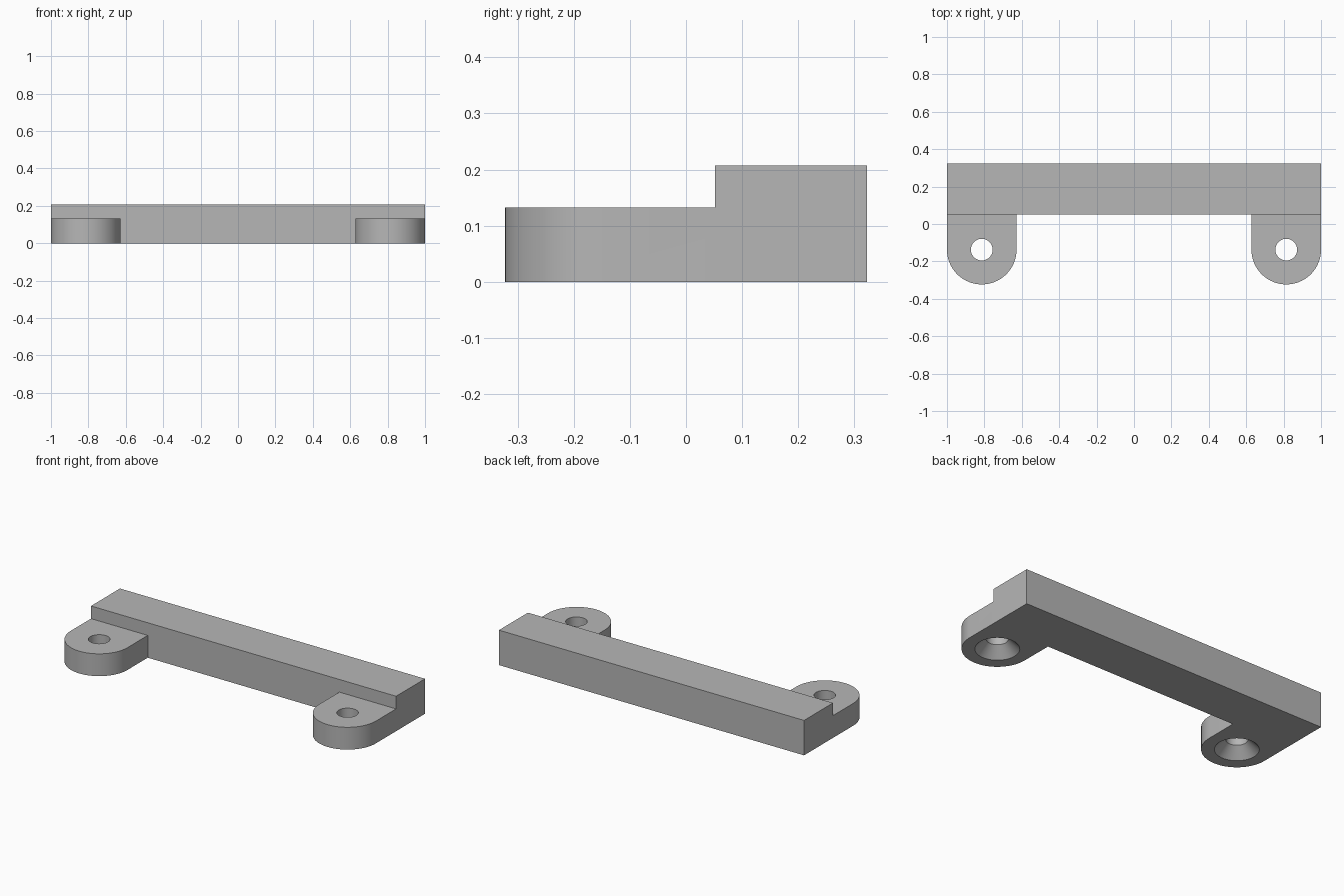
import bpy, bmesh
from math import sin, cos, pi, radians

cube = bpy.data.objects.get("Cube")
if cube:
    bpy.data.objects.remove(cube, do_unlink=True)

BACK, STEP = 0.323, 0.052            # bar back and front
BAR_H, TAB_H = 0.207, 0.132
TAB_R = 0.186
TAB_X, TAB_Y = 1 - TAB_R, TAB_R - BACK
HOLE_R, SINK_R, SINK_D = 0.058, 0.117, 0.059

grey = bpy.data.materials.new("plain grey")
grey.use_nodes = True
colour = (0.47, 0.47, 0.47, 1)
grey.diffuse_color = colour
grey.node_tree.nodes["Principled BSDF"].inputs["Base Color"].default_value = colour


def make_object(name, bm):
    bmesh.ops.recalc_face_normals(bm, faces=bm.faces)
    mesh = bpy.data.meshes.new(name)
    bm.to_mesh(mesh)
    bm.free()
    mesh.materials.append(grey)
    obj = bpy.data.objects.new(name, mesh)
    bpy.context.collection.objects.link(obj)
    return obj


def extrude_outline(name, points, z0, z1):
    bm = bmesh.new()
    face = bm.faces.new([bm.verts.new((x, y, z0)) for x, y in points])
    new = bmesh.ops.extrude_face_region(bm, geom=[face])["geom"]
    verts = [v for v in new if isinstance(v, bmesh.types.BMVert)]
    bmesh.ops.translate(bm, verts=verts, vec=(0, 0, z1 - z0))
    return make_object(name, bm)


def lathe(name, x, y, profile, steps=64):
    bm = bmesh.new()
    rings = [[bm.verts.new((x + r * cos(2 * pi * i / steps),
                            y + r * sin(2 * pi * i / steps), z))
              for i in range(steps)] for r, z in profile]
    for a, b in zip(rings, rings[1:]):
        for i in range(steps):
            j = (i + 1) % steps
            bm.faces.new((a[i], a[j], b[j], b[i]))
    bm.faces.new(rings[0])
    bm.faces.new(rings[-1])
    return make_object(name, bm)


# Footprint: bar with two round-ended tabs
def tab_arc(x, n=48):
    return [(x + TAB_R * cos(pi + pi * i / n), TAB_Y + TAB_R * sin(pi + pi * i / n))
            for i in range(n + 1)]


inner = TAB_X - TAB_R
outline = ([(-1, BACK)] + tab_arc(-TAB_X) + [(-inner, STEP), (inner, STEP)]
           + tab_arc(TAB_X) + [(1, BACK)])
bracket = extrude_outline("mounting_bracket", outline, 0, BAR_H)

# Cutters: step above the tabs, and holes countersunk from below
step_cutter = extrude_outline("step_cutter", [(-2, -1), (2, -1), (2, STEP), (-2, STEP)],
                              TAB_H, 1)
flare = (SINK_R - HOLE_R) / SINK_D
hole_profile = [(SINK_R + 0.05 * flare, -0.05), (HOLE_R, SINK_D), (HOLE_R, TAB_H + 0.05)]
cutters = [step_cutter] + [lathe("hole_cutter", s * TAB_X, TAB_Y, hole_profile)
                           for s in (-1, 1)]
for cutter in cutters:
    mod = bracket.modifiers.new(cutter.name, 'BOOLEAN')
    mod.operation = 'DIFFERENCE'
    mod.solver = 'EXACT'
    mod.object = cutter

# Apply the cuts and remove the cutters
bpy.context.view_layer.update()
deps = bpy.context.evaluated_depsgraph_get()
finished = bpy.data.meshes.new_from_object(bracket.evaluated_get(deps))
bracket.modifiers.clear()
bracket.data = finished
for cutter in cutters:
    bpy.data.objects.remove(cutter, do_unlink=True)

# Smooth the round walls, keep the edges crisp
bpy.ops.object.select_all(action='DESELECT')
bracket.select_set(True)
bpy.context.view_layer.objects.active = bracket
bpy.ops.object.shade_smooth_by_angle(angle=radians(30))
